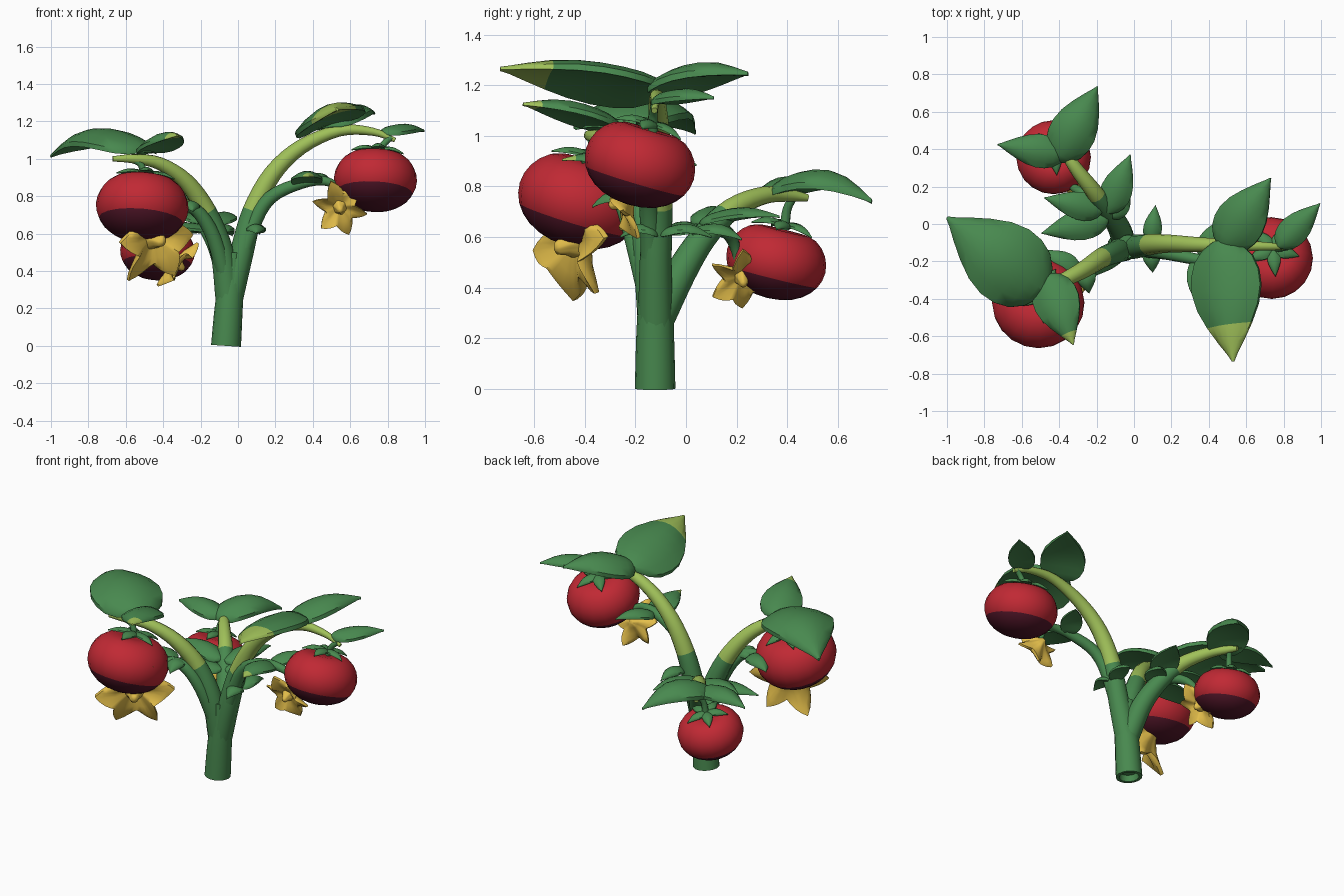
import bpy, bmesh, math
from mathutils import Vector as V

if "Cube" in bpy.data.objects:
    bpy.data.objects.remove(bpy.data.objects["Cube"])


def mat(name, rgb):
    m = bpy.data.materials.new(name)
    m.diffuse_color = (*rgb, 1)
    m.use_nodes = True
    m.node_tree.nodes["Principled BSDF"].inputs["Base Color"].default_value = m.diffuse_color
    return m


GREEN = mat("leaf_green", (0.065, 0.25, 0.078))
LIGHT = mat("light_green", (0.35, 0.53, 0.10))
RED = mat("tomato_red", (0.53, 0.022, 0.034))
PURPLE = mat("dark_purple", (0.085, 0.008, 0.022))
YELLOW = mat("flower_yellow", (0.78, 0.52, 0.07))


def skin(name, rings, mats, rule=lambda i: 0, angle=60, hollow=False):
    """Bridge a list of equal vertex rings into a closed solid."""
    bm = bmesh.new()
    vr = [[bm.verts.new(p) for p in r] for r in rings]
    n = len(vr[0])
    for i in range(len(vr) - 1):
        for j in range(n):
            k = (j + 1) % n
            bm.faces.new((vr[i][j], vr[i][k], vr[i + 1][k], vr[i + 1][j])).material_index = rule(i)
    bottom = bm.faces.new(vr[0])
    bottom.material_index = rule(0)
    bm.faces.new(vr[-1]).material_index = rule(len(vr) - 2)
    bmesh.ops.recalc_face_normals(bm, faces=bm.faces)
    if hollow:
        bmesh.ops.inset_region(bm, faces=[bottom], thickness=0.02, depth=0)
        bmesh.ops.inset_region(bm, faces=[bottom], thickness=0.005, depth=-0.04)
    me = bpy.data.meshes.new(name)
    bm.to_mesh(me)
    bm.free()
    for m in mats:
        me.materials.append(m)
    ob = bpy.data.objects.new(name, me)
    bpy.context.collection.objects.link(ob)
    bpy.ops.object.select_all(action='DESELECT')
    ob.select_set(True)
    bpy.context.view_layer.objects.active = ob
    bpy.ops.object.shade_smooth_by_angle(angle=math.radians(angle))
    return ob


def axes(d):
    d = V(d).normalized()
    a = d.cross(V((0, 1, 0)) if abs(d.y) < 0.9 else V((1, 0, 0))).normalized()
    return d, a, d.cross(a)


def tube(name, pts, r0, r1, light=2.0, sides=12, sub=4, hollow=False):
    """Tapered tube along a smooth path; light green past fraction `light`."""
    p = [V(q) for q in pts]
    p = [2 * p[0] - p[1]] + p + [2 * p[-1] - p[-2]]
    path = []
    for i in range(1, len(p) - 2):
        for s in range(sub):
            t = s / sub
            a, b, c, d = p[i - 1:i + 3]
            path.append(0.5 * (2 * b + (c - a) * t + (2 * a - 5 * b + 4 * c - d) * t * t
                               + (3 * b - a - 3 * c + d) * t ** 3))
    path.append(p[-2])
    n = len(path) - 1
    rings, side = [], None
    for i, q in enumerate(path):
        d = (path[min(i + 1, n)] - path[max(i - 1, 0)]).normalized()
        side = axes(d)[1] if side is None else (side - d * side.dot(d)).normalized()
        up = d.cross(side)
        r = r0 + (r1 - r0) * (i / n) ** 1.2
        rings.append([q + r * (side * math.cos(2 * math.pi * j / sides) + up * math.sin(2 * math.pi * j / sides))
                      for j in range(sides)])
    return skin(name, rings, [GREEN, LIGHT], lambda i: int(i / n >= light), hollow=hollow)


PROFILE = [(0, .22), (.06, .58), (.15, .84), (.27, .98), (.4, 1), (.55, .88),
           (.7, .64), (.84, .36), (.94, .14), (1, .03)]


def leaf(name, base, tip, width, arch=0.05, up=(0, 0, 1), light=2.0, thick=0.065, droop=0.13):
    """Thick, arched, blunt-edged leaf; light green tip past fraction `light`."""
    b, t = V(base), V(tip)
    d = (t - b).normalized()
    side = d.cross(V(up)).normalized()
    nor = side.cross(d)
    rings, nv = [], 6
    for u, w in PROFILE:
        c = b.lerp(t, u) + nor * arch * math.sin(math.pi * u)
        ring = []
        for j in range(2 * nv + 2):
            top = j <= nv
            v = -1 + 2 * j / nv if top else 1 - 2 * (j - nv - 1) / nv
            h = thick * (1 - .6 * v * v) * min(1, w + .25) * (0.5 if top else -0.5)
            h -= droop * width * w * v * v
            ring.append(c + side * (v * w * width / 2) + nor * h)
        rings.append(ring)
    return skin(name, rings, [GREEN, LIGHT], lambda i: int(PROFILE[i][0] >= light), 50)


def tomato(name, c, r, rz, up):
    """Flattened fruit with a dark cap underneath and a five-pointed calyx."""
    c = V(c)
    d, a, b = axes(up)
    n, m, rings = 20, 14, []
    lats = [-math.pi / 2 + math.pi * (i + .15) / (m + .3) for i in range(m + 1)]
    for la in lats:
        h = rz * math.sin(la) - 0.035 * max(0, math.sin(la)) ** 12
        rad = r * math.cos(la) ** 0.9
        rings.append([c + d * h + rad * (a * math.cos(2 * math.pi * j / n) + b * math.sin(2 * math.pi * j / n))
                      for j in range(n)])
    skin(name, rings, [RED, PURPLE], lambda i: int(math.sin((lats[i] + lats[i + 1]) / 2) < -0.5))
    for k in range(5):
        t = 2 * math.pi * k / 5 + .4
        o = a * math.cos(t) + b * math.sin(t)
        leaf(f"{name}_sepal_{k}", c + d * (rz - .005), c + d * rz * .84 + o * r * .66, r * .32,
             .015, d, thick=.025, droop=.1)


def flower(name, c, R, facing, spin=0.0):
    """Wavy six-pointed star blossom with a funnel back and a centre cone."""
    c = V(c)
    d, a, b = axes(facing)
    prof = [(.08, -.5), (.24, -.34), (.5, -.2), (.8, -.1), (1, -.03), (1, .06), (.8, .07),
            (.5, 0), (.25, -.08), (.16, .05), (.1, .2), (.03, .24)]
    n, rings = 48, []
    for f, h in prof:
        ring = []
        for j in range(n):
            t = 2 * math.pi * j / n
            star = abs((t * 6 / (2 * math.pi)) % 1 - .5) * 2
            rad = R * f * (1 - .43 * f * (1 - star ** 1.2)) * (1 + .08 * math.cos(2 * t))
            lift = R * (h + .16 * f * f * math.sin(3 * t + .6) - .08 * f * f * star)
            ring.append(c + d * lift + rad * (a * math.cos(t + spin) + b * math.sin(t + spin)))
        rings.append(ring)
    skin(name, rings, [YELLOW], angle=50)


# Trunk and three main branches
tube("trunk", [(-.064, -.122, 0), (-.05, -.122, .2), (-.035, -.12, .36), (-.03, -.12, .5)], .08, .062,
     sides=16, hollow=True)
tube("branch_right", [(-.045, -.12, .24), (.02, -.12, .5), (.08, -.11, .72), (.185, -.105, .92), (.34, -.11, 1.065),
                      (.54, -.115, 1.15), (.72, -.12, 1.145), (.84, -.125, 1.1)], .069, .012, .285)
tube("branch_left", [(-.05, -.12, .24), (-.085, -.145, .5), (-.17, -.18, .72), (-.28, -.25, .88), (-.42, -.32, .975),
                     (-.56, -.375, 1.0), (-.67, -.39, 1.0)], .069, .014, .33)
tube("branch_back", [(-.05, -.12, .26), (-.08, -.02, .46), (-.14, .07, .6), (-.22, .18, .71), (-.32, .31, .765),
                     (-.38, .41, .765), (-.41, .48, .755)], .067, .015, .45)

# Side stems that carry the flowers
tube("flower_stem_right", [(-.03, -.13, .3), (.07, -.14, .62), (.17, -.155, .79), (.34, -.19, .87), (.47, -.21, .88),
                           (.54, -.2, .83), (.54, -.24, .74)], .045, .012)
tube("flower_stem_left", [(-.05, -.13, .3), (-.13, -.2, .58), (-.23, -.25, .73), (-.34, -.3, .74), (-.42, -.38, .67),
                          (-.43, -.43, .57)], .045, .012)
tube("flower_stem_back", [(-.04, -.11, .32), (-.08, -.01, .5), (-.16, .08, .62), (-.27, .16, .62), (-.33, .2, .54),
                          (-.33, .21, .44)], .045, .012)

# Fruit with their short stalks
tomato("tomato_right", (.735, -.182, .89), .222, .168, (.05, .3, 1))
tomato("tomato_left", (-.512, -.42, .745), .248, .186, (.08, .3, 1))
tomato("tomato_back", (-.43, .357, .505), .2, .15, (.04, .25, 1))
tube("stalk_right", [(.82, -.125, 1.115), (.78, -.13, 1.08), (.75, -.13, 1.02)], .016, .02)
tube("stalk_left", [(-.58, -.38, 1.0), (-.52, -.37, .97), (-.5, -.37, .9)], .016, .02)
tube("stalk_back", [(-.39, .43, .765), (-.41, .4, .71), (-.42, .39, .63)], .016, .02)

# Blossoms
flower("flower_right", (.545, -.27, .735), .155, (.05, -.9, -.35), .3)
flower("flower_left", (-.43, -.47, .57), .25, (.5, -.8, -.3))
flower("flower_back", (-.315, .225, .43), .145, (.75, .1, -.6))

# Large leaves: base, tip, width, arch, up direction, light tip start
BIG = [
    ("leaf_right_front", (.46, -.09, 1.19), (.53, -.735, 1.265), .39, .03, (-.34, 0, 1), .7),
    ("leaf_right_back", (.47, -.13, 1.18), (.73, .245, 1.245), .27, .045, (-.15, 0, 1), 2),
    ("leaf_right_end", (.77, -.12, 1.14), (.995, .11, 1.15), .16, .02, (0, 0, 1), 2, .045),
    ("leaf_left_outer", (-.48, -.36, 1.05), (-1.0, .035, 1.015), .43, .1, (0, 0, 1), 2),
    ("leaf_left_front", (-.47, -.27, 1.04), (-.325, -.645, 1.125), .25, .03, (-.12, 0, 1), .83, .05),
    ("leaf_back_outer", (-.41, .34, .78), (-.195, .735, .74), .25, .075, (0, 0, 1), 2),
    ("leaf_back_side", (-.37, .37, .78), (-.73, .425, .77), .18, .04, (0, 0, 1), 2, .05),
]
for row in BIG:
    leaf(*row)

# Small leaves on the side stems and near the fork
SMALL = [
    ((.36, -.17, .87), (.38, -.49, .905), .17, .83), ((.36, -.18, .87), (.49, .04, .885), .13, 2),
    ((.09, -.1, .61), (.115, .1, .6), .1, 2), ((.09, -.11, .61), (.1, -.26, .6), .1, 2),
    ((-.3, -.27, .74), (-.49, -.14, .73), .14, 2), ((-.27, -.22, .74), (-.24, -.37, .72), .11, 2),
    ((-.14, .06, .66), (-.02, .37, .68), .17, 2), ((-.17, .07, .66), (-.48, .14, .69), .15, 2),
    ((-.14, .03, .62), (-.495, -.05, .61), .17, 2), ((-.12, .03, .62), (-.03, .22, .59), .13, 2),
]
for i, (b, t, w, lt) in enumerate(SMALL):
    leaf(f"small_leaf_{i}", b, t, w, .03, light=lt, thick=.035)
